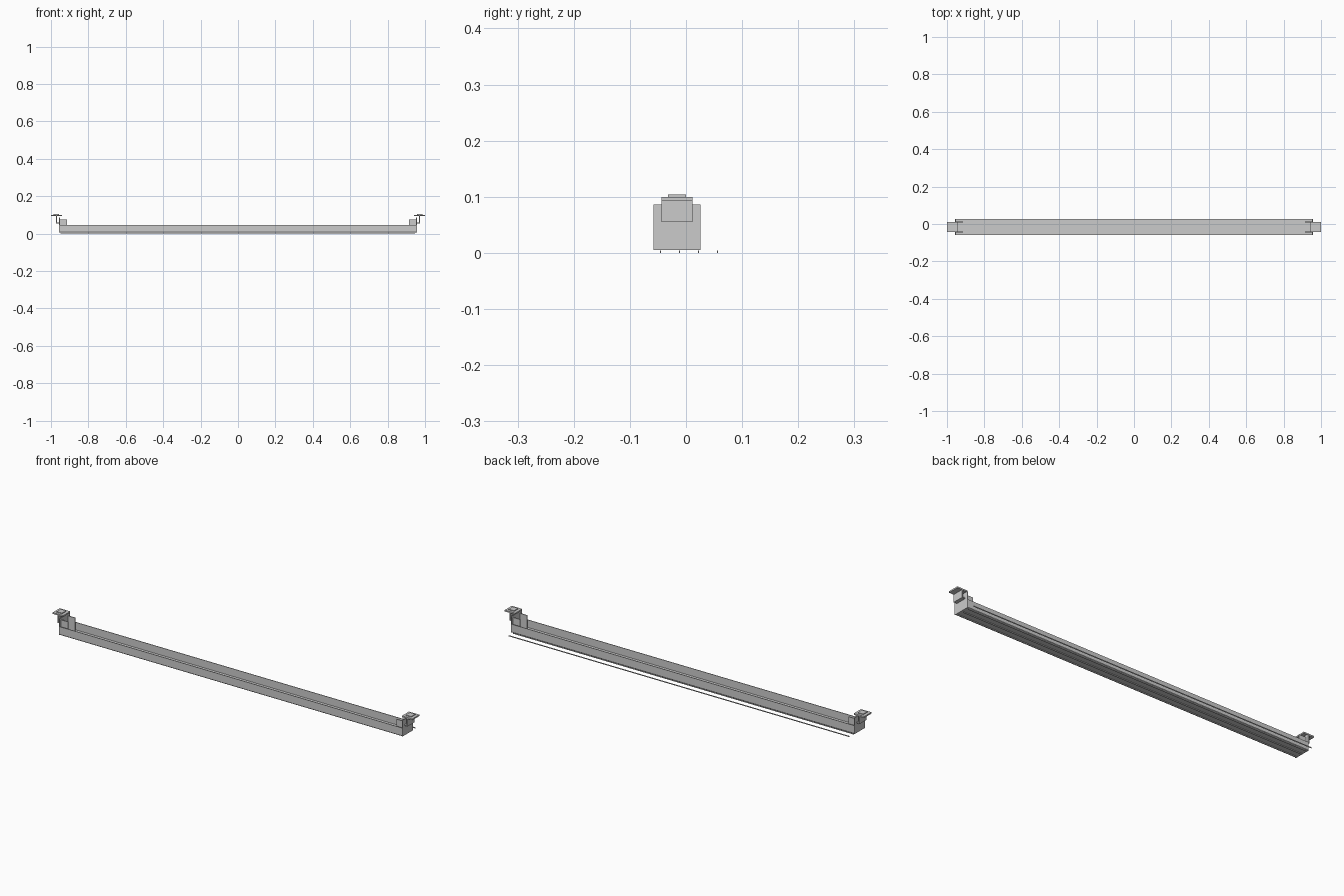
import bpy, bmesh

if "Cube" in bpy.data.objects:
    bpy.data.objects.remove(bpy.data.objects["Cube"])


def boxes(name, parts):
    """One object made of boxes given as (x0, x1, y0, y1, z0, z1)."""
    bm = bmesh.new()
    for x0, x1, y0, y1, z0, z1 in parts:
        verts = bmesh.ops.create_cube(bm, size=1)["verts"]
        for v in verts:
            v.co.x = x1 if v.co.x > 0 else x0
            v.co.y = y1 if v.co.y > 0 else y0
            v.co.z = z1 if v.co.z > 0 else z0
    me = bpy.data.meshes.new(name)
    bm.to_mesh(me)
    bm.free()
    ob = bpy.data.objects.new(name, me)
    bpy.context.collection.objects.link(ob)
    return ob


def mirrored(name, parts):
    """Boxes at the right end, mirrored to the left end."""
    ob = boxes(name, parts)
    ob.modifiers.new("mirror_x", "MIRROR").use_axis[0] = True
    return ob


# Long open channel, extruded from its cross-section (y, z)
L, F, B, T = 0.953, -0.058, 0.026, 0.003
profile = [(F, 0.047), (F, 0.008), (F + T, 0.005), (B - T, 0.005), (B, 0.008), (B, 0.047),
           (B - T, 0.047), (B - T, 0.009), (F + T, 0.009), (F + T, 0.047)]
bm = bmesh.new()
face = bm.faces.new([bm.verts.new((-L, y, z)) for y, z in profile])
ext = bmesh.ops.extrude_face_region(bm, geom=[face])
for g in ext["geom"]:
    if isinstance(g, bmesh.types.BMVert):
        g.co.x = L
bmesh.ops.recalc_face_normals(bm, faces=bm.faces[:])
mesh = bpy.data.meshes.new("channel")
bm.to_mesh(mesh)
bm.free()
bpy.context.collection.objects.link(bpy.data.objects.new("channel", mesh))

# Thin strips running along the underside, the last one free of the channel
for i in range(4):
    y = -0.0455 + i * 0.0339
    boxes(f"strip_{i + 1}", [(-0.948, 0.946, y - 0.0012, y + 0.0012, 0.0, 0.0045)])

# Full-width end plates
mirrored("end_plates", [(0.952, 0.956, F, B, 0.005, 0.086)])

# Inner cheeks standing in the channel behind each end plate
mirrored("inner_cheeks", [
    (0.913, 0.953, -0.045, -0.041, 0.009, 0.076),
    (0.913, 0.953, 0.009, 0.013, 0.009, 0.076),
])

# Hanger brackets: foot, upright and top flange
mirrored("hanger_brackets", [
    (0.955, 0.974, -0.044, 0.012, 0.055, 0.060),
    (0.968, 0.974, -0.044, 0.012, 0.058, 0.094),
    (0.942, 1.0, -0.044, 0.012, 0.093, 0.100),
])

# Raised pads on the flanges
mirrored("flange_pads", [(0.956, 0.986, -0.032, 0.0, 0.099, 0.104)])
